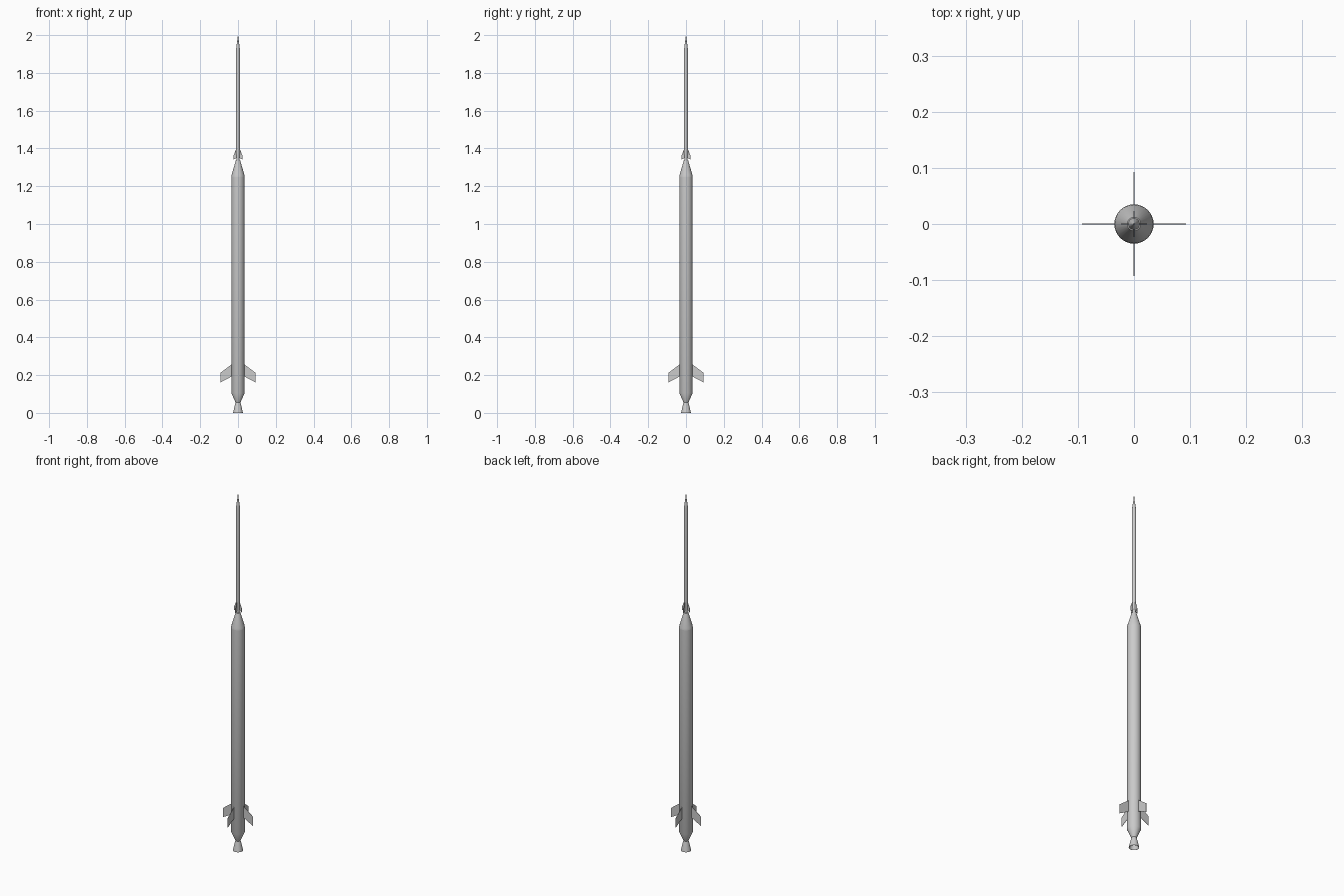
import bpy, bmesh
from math import cos, sin, pi, radians

if "Cube" in bpy.data.objects:
    bpy.data.objects.remove(bpy.data.objects["Cube"])

SEG = 32


def finish(name, bm, smooth=True):
    bmesh.ops.remove_doubles(bm, verts=bm.verts, dist=1e-6)
    bmesh.ops.recalc_face_normals(bm, faces=bm.faces)
    mesh = bpy.data.meshes.new(name)
    bm.to_mesh(mesh)
    bm.free()
    obj = bpy.data.objects.new(name, mesh)
    bpy.context.collection.objects.link(obj)
    if smooth:
        bpy.ops.object.select_all(action='DESELECT')
        obj.select_set(True)
        bpy.context.view_layer.objects.active = obj
        bpy.ops.object.shade_smooth_by_angle(angle=radians(25))
    return obj


def lathe(name, profile, closed=False):
    """Revolve (radius, z) points around the z axis."""
    bm = bmesh.new()
    verts = [bm.verts.new((r, 0, z)) for r, z in profile]
    pairs = list(zip(verts, verts[1:]))
    if closed:
        pairs.append((verts[-1], verts[0]))
    edges = [bm.edges.new(p) for p in pairs]
    bmesh.ops.spin(bm, geom=verts + edges, cent=(0, 0, 0), axis=(0, 0, 1),
                   angle=2 * pi, steps=SEG, use_duplicate=False)
    return finish(name, bm)


def fins(name, outline, thickness):
    """Four flat fins from one (radius, z) outline."""
    for i in range(4):
        a = i * pi / 2
        bm = bmesh.new()
        rings = []
        for t in (-thickness / 2, thickness / 2):
            rings.append([bm.verts.new((r * cos(a) - t * sin(a),
                                        r * sin(a) + t * cos(a), z))
                          for r, z in outline])
        lo, hi = rings
        bm.faces.new(lo)
        bm.faces.new(hi[::-1])
        n = len(outline)
        for k in range(n):
            j = (k + 1) % n
            bm.faces.new((lo[k], lo[j], hi[j], hi[k]))
        finish(f"{name}_{i + 1}", bm, smooth=False)


# Booster: tail taper, motor tube
lathe("booster_tube", [(0, 0.055), (0.013, 0.055), (0.035, 0.105),
                       (0.035, 1.25), (0, 1.25)])

# Cone between booster and dart
lathe("interstage_cone", [(0, 1.25), (0.035, 1.25), (0.034, 1.26),
                          (0.012, 1.335), (0, 1.335)])

# Hollow flared nozzle
lathe("nozzle", [(0.012, 0.06), (0.014, 0.052), (0.020, 0.028), (0.026, 0.0),
                 (0.024, 0.0), (0.018, 0.028), (0.010, 0.052), (0, 0.056)])

# Slim dart with tapered tail and pointed nose
lathe("dart_body", [(0, 1.33), (0.007, 1.33), (0.0105, 1.385),
                    (0.0105, 1.92), (0.0085, 1.94), (0.0025, 1.98),
                    (0.0015, 1.985), (0.0012, 2.0), (0, 2.0)])

# Swept fins on both stages
fins("booster_fin", [(0.033, 0.257), (0.093, 0.212),
                     (0.093, 0.161), (0.033, 0.193)], 0.002)
fins("dart_fin", [(0.007, 1.398), (0.012, 1.392), (0.0235, 1.362),
                  (0.0235, 1.341), (0.007, 1.350)], 0.0015)
